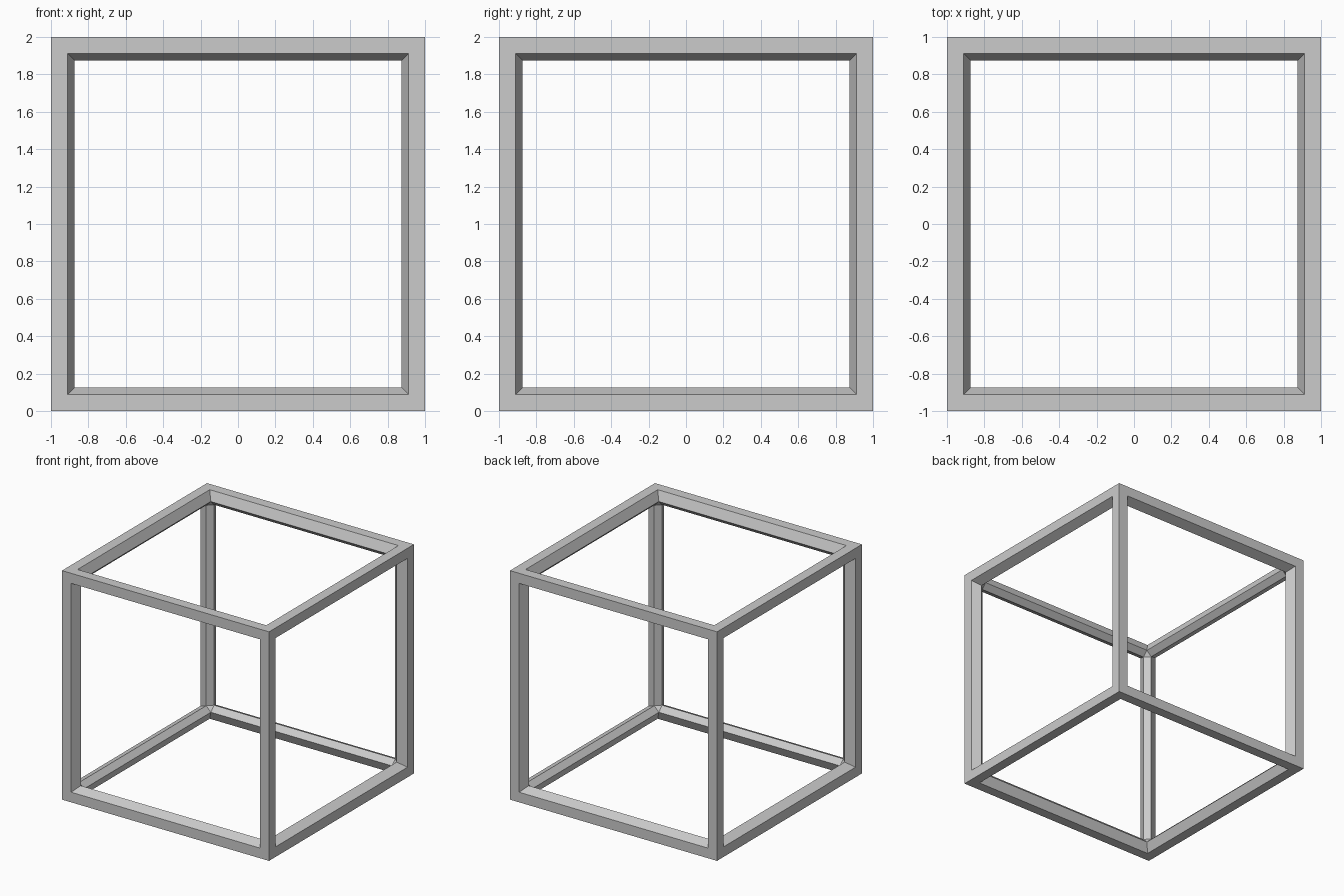
import bpy, bmesh
from mathutils import Matrix

if "Cube" in bpy.data.objects:
    bpy.data.objects.remove(bpy.data.objects["Cube"])

BAR = 0.125    # width of the bars on the outer faces
DEPTH = 0.08   # straight depth of the openings before the inner chamfer

bm = bmesh.new()

# Outer shell: cube with every face inset to the bar width
bmesh.ops.create_cube(bm, size=2)
bmesh.ops.inset_individual(bm, faces=bm.faces[:], thickness=BAR)

# Inner shell: smaller cube with chamfered edges and corners
inner = bmesh.ops.create_cube(bm, size=2 * (1 - DEPTH))["verts"]
edges = list({e for v in inner for e in v.link_edges})
bmesh.ops.bevel(bm, geom=edges, offset=BAR - DEPTH, segments=1,
                affect='EDGES', profile=0.5)

# Openings: join matching outer and inner panels with straight walls
bm.normal_update()
panels = [f for f in bm.faces if f.calc_area() > 2]
for axis in range(3):
    for side in (-1, 1):
        pair = [f for f in panels if f.calc_center_median()[axis] * side > 0.5]
        rims = [e for f in pair for e in f.edges]
        bmesh.ops.delete(bm, geom=pair, context='FACES_ONLY')
        panels = [f for f in panels if f.is_valid]
        bmesh.ops.bridge_loops(bm, edges=rims)

bmesh.ops.recalc_face_normals(bm, faces=bm.faces[:])
bmesh.ops.transform(bm, matrix=Matrix.Translation((0, 0, 1)), verts=bm.verts[:])

mesh = bpy.data.meshes.new("cube_frame")
bm.to_mesh(mesh)
bm.free()
bpy.context.collection.objects.link(bpy.data.objects.new("cube_frame", mesh))
